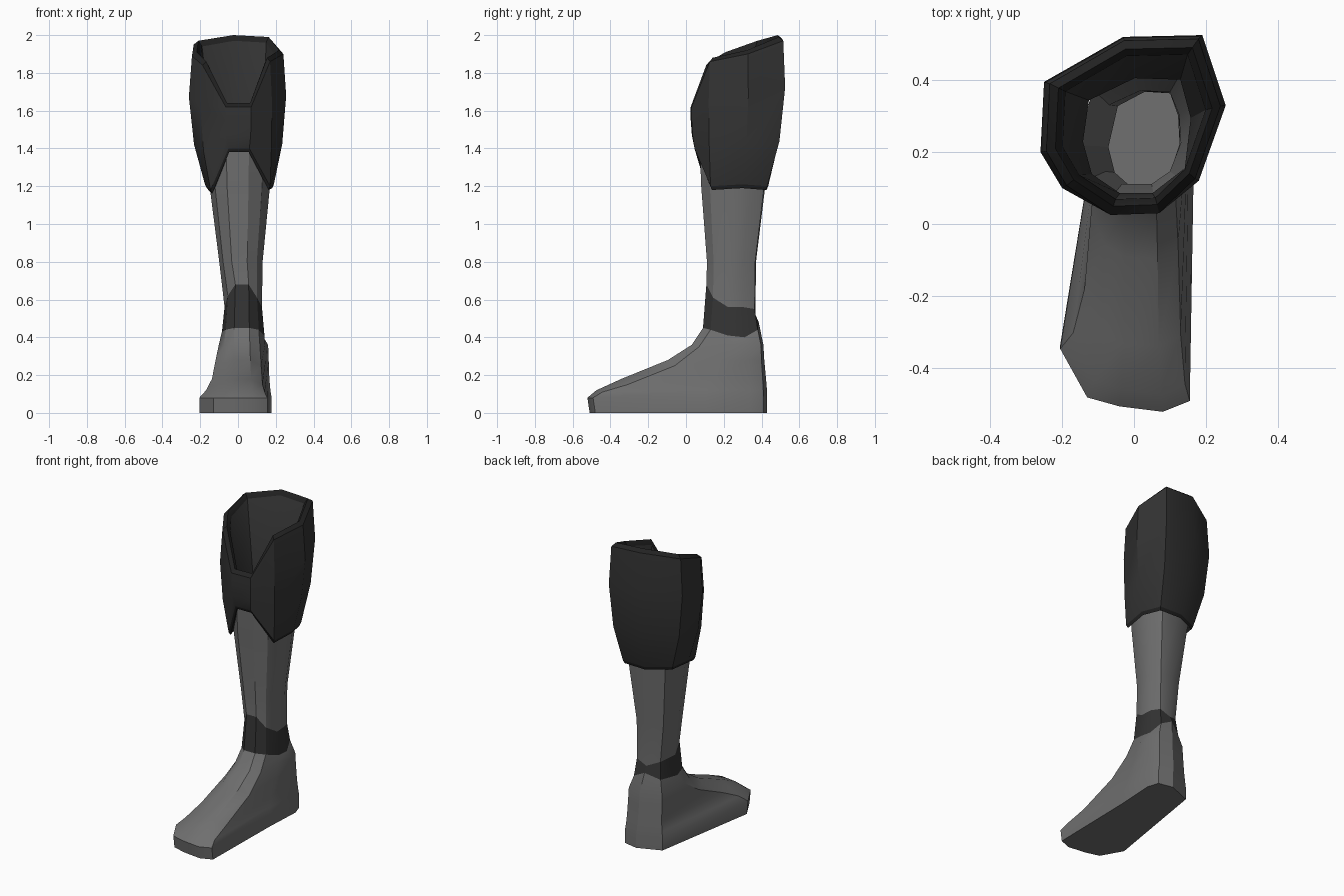
import bpy
import bmesh
import math
from mathutils import Vector

cube = bpy.data.objects.get("Cube")
if cube:
    bpy.data.objects.remove(cube, do_unlink=True)


def make_material(name, value):
    mat = bpy.data.materials.new(name)
    mat.use_nodes = True
    color = (value, value, value, 1)
    mat.diffuse_color = color
    mat.node_tree.nodes["Principled BSDF"].inputs["Base Color"].default_value = color
    return mat


grey = make_material("grey leather", 0.16)
dark = make_material("dark leather", 0.034)
trim = make_material("black trim", 0.016)


def ring(outline, heights):
    """Place a flat outline at one height, or at one height per column."""
    if not isinstance(heights, list):
        heights = [heights] * len(outline)
    return [Vector((x, y, z)) for (x, y), z in zip(outline, heights)]


def blend(first, second, tx, ty):
    return [(a + (c - a) * tx, b + (d - b) * ty)
            for (a, b), (c, d) in zip(first, second)]


def scaled(outline, old_center, sx, sy, new_center=None):
    ox, oy = old_center
    nx, ny = new_center or old_center
    return [(nx + (x - ox) * sx, ny + (y - oy) * sy) for x, y in outline]


def raised(heights, offset):
    return [z + offset for z in heights]


def loft(name, rings, materials, row_materials=None, cap_bottom=False):
    """Skin a stack of rings; each row of faces may have its own material."""
    bm = bmesh.new()
    rows = [[bm.verts.new(p) for p in r] for r in rings]
    count = len(rows[0])
    for k, (low, high) in enumerate(zip(rows, rows[1:])):
        for i in range(count):
            j = (i + 1) % count
            face = bm.faces.new((low[i], low[j], high[j], high[i]))
            if row_materials:
                face.material_index = row_materials[k]
    if cap_bottom:
        bm.faces.new(rows[0][::-1])
    mesh = bpy.data.meshes.new(name)
    bm.to_mesh(mesh)
    bm.free()
    for mat in materials:
        mesh.materials.append(mat)
    obj = bpy.data.objects.new(name, mesh)
    bpy.context.collection.objects.link(obj)
    bpy.ops.object.select_all(action="DESELECT")
    obj.select_set(True)
    bpy.context.view_layer.objects.active = obj
    bpy.ops.object.shade_smooth_by_angle(angle=math.radians(30))
    return obj


# Outlines of the sole and ankle, counter-clockwise from the front
sole = [(-.04, -.495), (.08, -.51), (.155, -.48), (.165, .1), (.178, .34),
        (.155, .41), (.06, .43), (-.09, .37), (-.205, -.335), (-.13, -.47)]
ankle = [(-.02, .09), (.06, .09), (.11, .13), (.14, .22), (.135, .31),
         (.11, .38), (.03, .385), (-.055, .34), (-.085, .21), (-.065, .13)]
ankle_center = (.03, .24)

band_low = ring(ankle, [.45, .45, .44, .41, .4, .44, .48, .44, .43, .44])
band_high = ring(scaled(ankle, ankle_center, .88, .88),
                 [.68, .68, .61, .56, .56, .55, .52, .55, .56, .62])


def foot_ring(height, tx, ty, drop):
    """Narrow the sole towards the ankle; the heel keeps its width longer."""
    upper = blend(sole, ankle, tx, ty)
    heel = blend(sole, ankle, tx / 2, ty / 2)
    outline = [h if s[1] > .25 else u for s, h, u in zip(sole, heel, upper)]
    heights = [height] * len(sole)
    heights[2] -= drop
    heights[-1] -= drop / 2
    return ring(outline, heights)


# Foot: sole edge, toe box and instep rising to the ankle
toe_edge = [(x, y - .012 if y < 0 else y) for x, y in sole]
foot_rings = [ring(sole, 0), ring(toe_edge, .08),
              foot_ring(.12, .3, .06, .01),
              foot_ring(.18, .56, .28, .03),
              foot_ring(.28, .72, .69, .03),
              foot_ring(.36, .86, .9, .01)]
loft("foot", foot_rings + [band_low], [grey], cap_bottom=True)

# Ankle band
loft("ankle_band", [band_low, band_high], [dark])

# Shaft: open tube widening towards the knee
shaft_rings = [band_high]
for height, sx, sy, center in ((.8, 1.02, .88, (.018, .243)),
                               (1.2, 1.42, 1.15, (.013, .253)),
                               (1.4, 1.5, 1.2, (.013, .253))):
    shaft_rings.append(ring(scaled(ankle, ankle_center, sx, sy, center), height))
loft("shaft", shaft_rings, [grey])

# Knee cuff: notched hem and top edge, with a dark bevelled rim and lining
cuff_center = (.01, .27)
cuff_wide = [(-.065, .025), (.07, .03), (.18, .12), (.255, .33), (.19, .525),
             (-.03, .52), (-.25, .395), (-.26, .2), (-.2, .1)]
cuff_hem = [(-.05, .045), (.06, .045), (.17, .13), (.19, .3), (.155, .43),
            (0, .435), (-.155, .36), (-.175, .22), (-.145, .11)]
hem_z = [1.4, 1.4, 1.2, 1.21, 1.2, 1.2, 1.21, 1.21, 1.18]
top_z = [1.62, 1.62, 1.86, 1.9, 1.97, 1.98, 1.95, 1.89, 1.84]
cuff_top = scaled(cuff_wide, cuff_center, .94, .96)
cuff_top[0], cuff_top[1] = cuff_wide[0], cuff_wide[1]


def between(t):
    return [a + (b - a) * t for a, b in zip(hem_z, top_z)]


cuff_rings = [
    ring(scaled(cuff_hem, cuff_center, .88, .88), hem_z),
    ring(scaled(cuff_hem, cuff_center, .95, .95), raised(hem_z, -.02)),
    ring(cuff_hem, hem_z),
    ring(blend(cuff_hem, cuff_wide, .68, .68), between(.31)),
    ring(cuff_wide, between(.68)),
    ring(cuff_top, top_z),
    ring(scaled(cuff_top, cuff_center, .9, .9), raised(top_z, .02)),
    ring(scaled(cuff_top, cuff_center, .82, .82), raised(top_z, -.01)),
    ring(scaled(cuff_hem, cuff_center, .82, .82), 1.38),
]
loft("knee_cuff", cuff_rings, [dark, trim], [1, 1, 0, 0, 0, 1, 1, 0])
